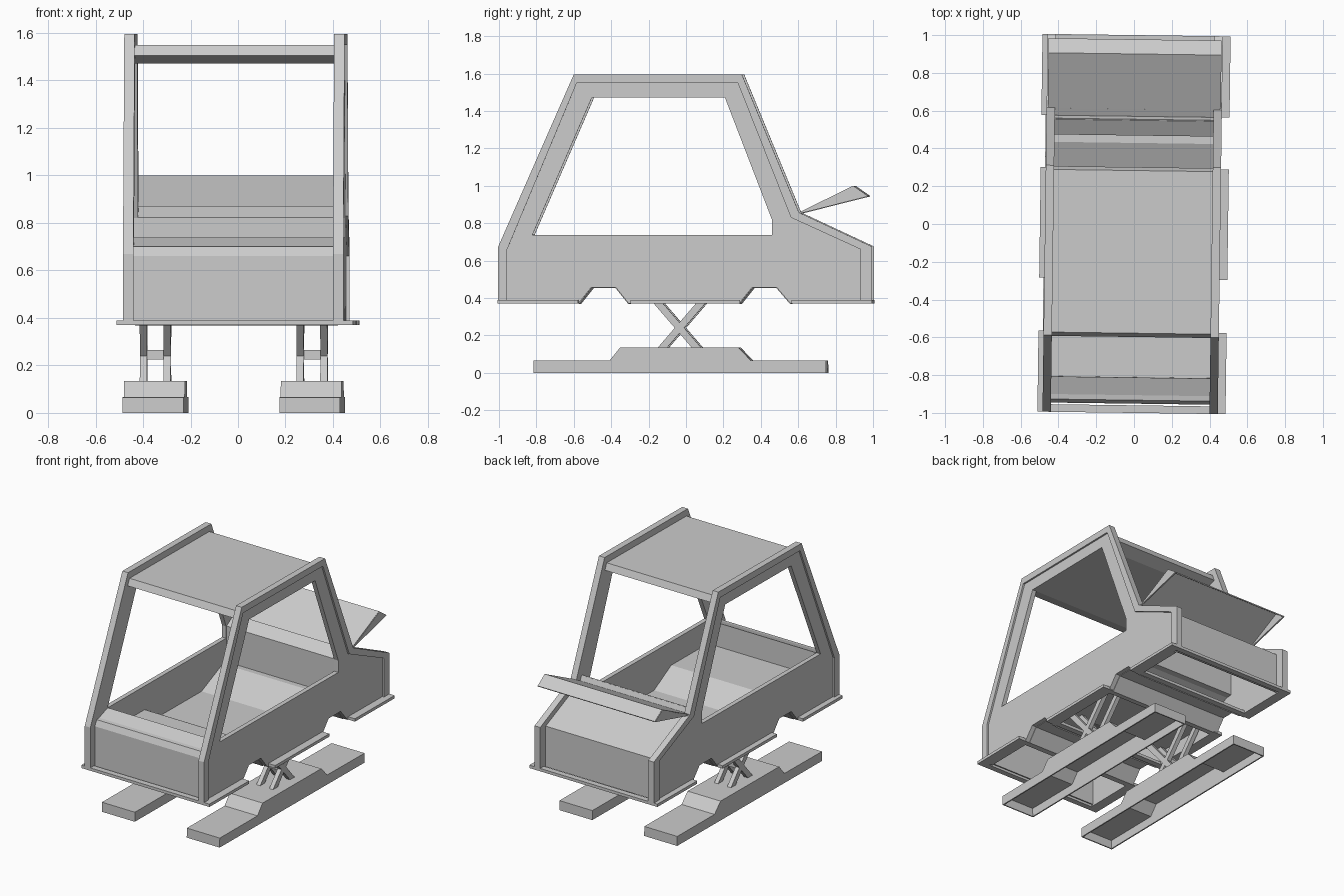
import bpy, bmesh
from mathutils import Matrix

if "Cube" in bpy.data.objects:
    bpy.data.objects.remove(bpy.data.objects["Cube"])

TILT = Matrix.Rotation(-0.0135, 4, 'Z')   # the whole model is turned very slightly


def finish(name, bm):
    bmesh.ops.recalc_face_normals(bm, faces=bm.faces)
    bm.transform(TILT)
    me = bpy.data.meshes.new(name)
    bm.to_mesh(me)
    bm.free()
    ob = bpy.data.objects.new(name, me)
    bpy.context.collection.objects.link(ob)
    return ob


def prism(name, loops, x0, x1):
    """Side profile (y, z), optionally with holes, extruded across x."""
    bm = bmesh.new()
    for loop in loops:
        vs = [bm.verts.new((x0, y, z)) for y, z in loop]
        for i in range(len(vs)):
            bm.edges.new((vs[i - 1], vs[i]))
    bmesh.ops.triangle_fill(bm, edges=bm.edges[:], use_beauty=True)
    ext = bmesh.ops.extrude_face_region(bm, geom=bm.faces[:], use_keep_orig=True)
    new = [g for g in ext['geom'] if isinstance(g, bmesh.types.BMVert)]
    bmesh.ops.translate(bm, verts=new, vec=(x1 - x0, 0, 0))
    return finish(name, bm)


def sheet(name, pts, x0, x1, t=0.008):
    """Bent sheet: polyline (y, z) swept across x with a thickness."""
    bm = bmesh.new()
    rows = [(bm.verts.new((x0, y, z)), bm.verts.new((x1, y, z))) for y, z in pts]
    for a, b in zip(rows, rows[1:]):
        bm.faces.new((a[0], a[1], b[1], b[0]))
    ob = finish(name, bm)
    mod = ob.modifiers.new("thickness", 'SOLIDIFY')
    mod.thickness, mod.offset = t, 0
    return ob


def box(name, x0, x1, y0, y1, z0, z1):
    return prism(name, [[(y0, z0), (y1, z0), (y1, z1), (y0, z1)]], x0, x1)


C = -0.007          # body centre in x
IN, OUT = 0.42, 0.464

outer = [(-1, .38), (-1, .67), (-.594, 1.595), (.305, 1.595), (.61, .857), (1, .675), (1, .38)]
inner = [(-.95, .38), (-.95, .66), (-.578, 1.55), (.283, 1.55), (.567, .83), (.94, .66), (.94, .38)]
window = [(-.815, .738), (-.497, 1.472), (.214, 1.472), (.465, .82), (.465, .738)]
front_arch = [(-.57, .37), (-.50, .457), (-.37, .457), (-.30, .37)]
rear_arch = [(.29, .37), (.36, .457), (.49, .457), (.565, .37)]
panel = [(-.95, .37)] + front_arch + rear_arch + [(.94, .37)] + inner[5:0:-1]

# side panels with window openings, and the raised rim around each
for s, side in ((-1, "left"), (1, "right")):
    prism(f"{side}_side_panel", [panel, window], C + s * IN, C + s * (OUT - .012))
    prism(f"{side}_rim", [outer + inner[::-1]], C + s * IN, C + s * OUT)

# body skin between the sides; the inner faces follow the window outline
W0, W1 = C - IN, C + IN
prism("roof", [[(-.598, 1.505), (-.578, 1.55), (.283, 1.55), (.301, 1.505),
                (.214, 1.472), (-.497, 1.472)]], W0, W1)
sheet("front_panel", [(-.947, .38), (-.947, .66), (-.93, .697), (-.905, .70),
                      (-.815, .735), (-.815, .57)], W0, W1)
sheet("rear_deck", [(.551, .868), (.567, .83), (.937, .66), (.937, .38)], W0, W1)

# cabin floor with raised covers over the wheel arches, and the rear bulkhead
sheet("cabin_floor", [(-.815, .57), (-.415, .57), (-.23, .465), (.20, .465),
                      (.43, .57), (.472, .57), (.472, .82), (.551, .868)], W0, W1)
sheet("front_wheel_arch", front_arch, W0, W1)
sheet("rear_wheel_arch", rear_arch, W0, W1)

# sill frames around the three open undersides
for name, y0, y1 in (("front", -1, -.57), ("middle", -.29, .295), ("rear", .57, 1)):
    for s, side in ((-1, "left"), (1, "right")):
        box(f"{name}_{side}_sill", s * .43, s * .498, y0, y1, .37, .39)
    for i, y in enumerate((y0, y1 - .04)):
        box(f"{name}_cross_sill_{i}", -.43, .43, y, y + .04, .37, .39)

# raised hood: hollow wedge open below, hinged behind the rear window
sheet("hood_top", [(.61, .853), (.90, .996), (.975, .943)], C - .455, C + .455, .008)
sheet("hood_hinge", [(.572, .834), (.61, .853)], W0, W1, .008)
for s, side in ((-1, "left"), (1, "right")):
    prism(f"{side}_hood_side", [[(.61, .85), (.90, .998), (.978, .943)]], C + s * .448, C + s * .458)

# ramps and scissor lifts
ramp = [(-.81, .067), (-.40, .067), (-.345, .135), (.285, .135), (.35, .067), (.755, .067)]
for s, side in ((-1, "left"), (1, "right")):
    cx = -.017 + s * .33
    top = [(-.806, 0), (-.806, .063)] + [(y, z - .004) for y, z in ramp[1:-1]] + [(.751, .063), (.751, 0)]
    sheet(f"{side}_ramp_top", top, cx - .128, cx + .128)
    wall = [(-.805, 0)] + [(y * .993, z - .003) for y, z in ramp] + [(.75, 0)]
    for k in (-1, 1):
        prism(f"{side}_ramp_wall", [wall], cx + k * .119, cx + k * .128)
        bx = cx + k * .05
        for d in (-1, 1):
            bar = [(-.03 + d * v, z) for v, z in
                   ((-.12, .13), (-.07, .13), (.215, .46), (.165, .46))]
            prism(f"{side}_scissor_bar", [bar], bx - .015, bx + .015)
    box(f"{side}_scissor_axle", cx - .05, cx + .05, -.05, -.01, .225, .265)
